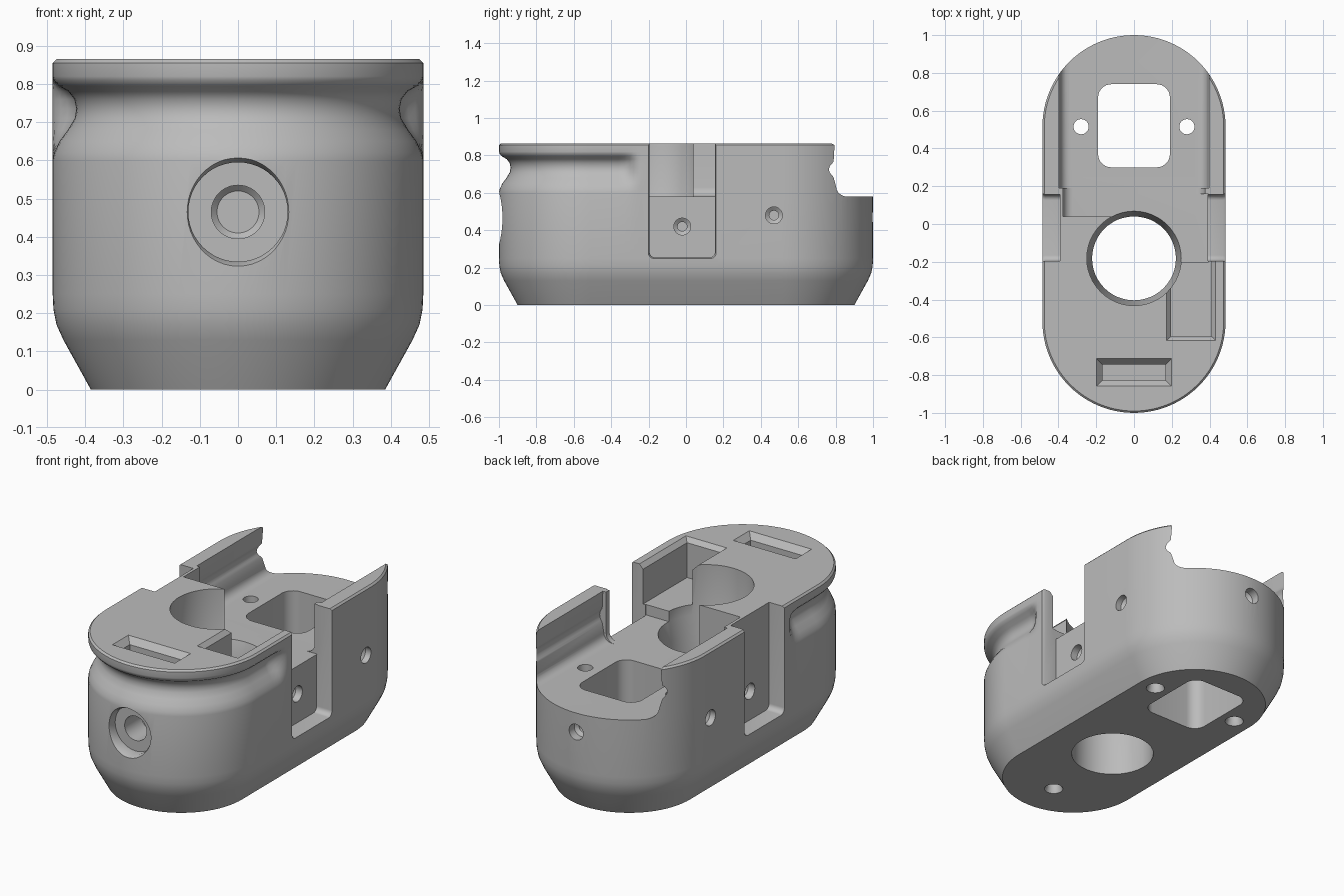
import bpy, bmesh, math
from mathutils import Vector

cube = bpy.data.objects.get("Cube")
if cube:
    bpy.data.objects.remove(cube, do_unlink=True)

R, END, TOP = 0.485, 0.515, 0.865
FLOOR = 0.58

grey = bpy.data.materials.new("plain grey")
grey.use_nodes = True
grey.diffuse_color = (0.5, 0.5, 0.5, 1)
grey.node_tree.nodes["Principled BSDF"].inputs["Base Color"].default_value = (0.5, 0.5, 0.5, 1)


def loft(name, rings):
    """Closed solid skinned through equal-length rings of points."""
    bm = bmesh.new()
    rows = [[bm.verts.new(p) for p in ring] for ring in rings]
    n = len(rows[0])
    for a, b in zip(rows, rows[1:]):
        for i in range(n):
            j = (i + 1) % n
            bm.faces.new((a[i], a[j], b[j], b[i]))
    bm.faces.new(rows[0][::-1])
    bm.faces.new(rows[-1])
    bmesh.ops.recalc_face_normals(bm, faces=bm.faces)
    mesh = bpy.data.meshes.new(name)
    bm.to_mesh(mesh)
    bm.free()
    obj = bpy.data.objects.new(name, mesh)
    bpy.context.collection.objects.link(obj)
    mesh.materials.append(grey)
    return obj


def stadium():
    """Points and outward normals around the body outline."""
    out = []
    for cy, start in ((END, 0), (-END, math.pi)):
        for i in range(49):
            a = start + math.pi * i / 48
            n = Vector((math.cos(a), math.sin(a), 0))
            out.append((Vector((0, cy, 0)) + n * R, n))
        side = -1 if cy > 0 else 1
        ys = [0.2, -0.2, -0.24, -0.26, -0.28, -0.3, -0.33, -0.36]
        for y in (ys if side < 0 else ys[::-1]):
            out.append((Vector((side * R, y, 0)), Vector((side, 0, 0))))
    return out


def ease(t):
    t = max(0, min(1, t))
    return t * t * (3 - 2 * t)


# Body: tapered foot, straight wall, finger groove round the front end
wall = [(0, 0.1), (0.13, 0.028), (0.17, 0.01), (0.21, 0.002), (0.25, 0), (0.6, 0)]
groove = [(0.62, 0.004), (0.65, 0.018), (0.68, 0.04), (0.71, 0.058), (0.735, 0.062),
          (0.76, 0.057), (0.78, 0.042), (0.795, 0.016), (0.81, 0.003), (0.82, 0)]
rings = []
for z, inset in wall:
    rings.append([p - n * inset + Vector((0, 0, z)) for p, n in stadium()])
for z, depth in groove:
    rings.append([p - n * depth * ease((-0.24 - p.y) / 0.1) + Vector((0, 0, z))
                  for p, n in stadium()])
for z, inset in ((TOP - 0.01, 0), (TOP, 0.01)):
    rings.append([p - n * inset + Vector((0, 0, z)) for p, n in stadium()])
body = loft("body", rings)


def cut(cutter):
    cutter.hide_render = True
    mod = body.modifiers.new("cut", "BOOLEAN")
    mod.operation, mod.solver, mod.object = "DIFFERENCE", "EXACT", cutter
    bpy.context.view_layer.objects.active = body
    bpy.ops.object.modifier_apply(modifier=mod.name)
    bpy.data.objects.remove(cutter, do_unlink=True)


def turned(name, origin, axis, steps):
    """Round cutter: steps are (distance along axis, radius)."""
    q = Vector(axis).to_track_quat("Z", "Y")
    o = Vector(origin)
    cut(loft(name, [[o + q @ Vector((r * math.cos(i * math.tau / 48),
                                     r * math.sin(i * math.tau / 48), d))
                     for i in range(48)] for d, r in steps]))


def rect(x0, x1, y0, y1, z, r=0.0, grow=0.0):
    """Rectangle ring with rounded corners."""
    x0, x1, y0, y1 = x0 - grow, x1 + grow, y0 - grow, y1 + grow
    if r == 0:
        return [Vector(p + (z,)) for p in ((x0, y0), (x1, y0), (x1, y1), (x0, y1))]
    pts = []
    corners = ((x1 - r, y1 - r), (x0 + r, y1 - r), (x0 + r, y0 + r), (x1 - r, y0 + r))
    for k, (cx, cy) in enumerate(corners):
        for i in range(9):
            a = math.pi / 2 * (k + i / 8)
            pts.append(Vector((cx + r * math.cos(a), cy + r * math.sin(a), z)))
    return pts


def channel(name, half, grooved, y0, y1):
    """Trough with filleted floor; optional grooves along its walls."""
    f = 0.05
    side = [(half - f + f * math.sin(a), FLOOR + f - f * math.cos(a))
            for a in (math.pi / 2 * i / 6 for i in range(7))]
    if grooved:
        side += [(half + 0.026 * math.sin(math.pi * i / 8), 0.67 + 0.11 * i / 8)
                 for i in range(1, 8)]
    side.append((half, 1.0))
    outline = side + [(-x, z) for x, z in reversed(side)]
    cut(loft(name, [[Vector((x, y, z)) for x, z in outline] for y in (y0, y1)]))


# Rear trough between the side walls
channel("trough_cutter", 0.39, True, 0.19, 1.2)
channel("trough_front_cutter", 0.375, False, 0.04, 0.25)
cut(loft("side_opening_cutter", [rect(0.0, 0.395, -0.2, 0.16, z) for z in (FLOOR, 1)]))

# Side notches with rounded lower corners
for s in (1, -1):
    rings = []
    for x, grow in ((0.392, 0), (0.47, 0), (0.5, 0.012)):
        rings.append([Vector((s * x, p.x, p.y))
                      for p in rect(-0.195, 0.155, 0.255, 1.2, 0, 0.03, grow)])
    cut(loft("notch_cutter", rings))

# Large round opening, wider above the trough floor
turned("bore_cutter", (0, -0.182, 0), (0, 0, 1),
       [(-0.1, 0.222), (0.48, 0.222), (FLOOR, 0.25), (1, 0.25)])

# Rounded rear window through the floor
cut(loft("window_cutter", [rect(-0.19, 0.19, 0.3, 0.74, z, 0.07) for z in (-0.1, 1)]))

# Shallow slot and corner pocket in the top, with chamfered rims
cut(loft("slot_cutter", [rect(-0.168, 0.168, -0.828, -0.743, z, 0, g)
                         for z, g in ((0.76, 0), (0.83, 0), (0.9, 0.06))]))
cut(loft("pocket_cutter", [rect(0.195, 0.41, -0.595, -0.1, z, 0, g)
                           for z, g in ((0.64, 0), (0.84, 0), (0.89, 0.045))]))

# Front socket: wide counterbore and narrower blind hole
turned("socket_cutter", (0, -1.1, 0.465), (0, 1, 0),
       [(0, 0.15), (0.1, 0.142), (0.125, 0.13), (0.17, 0.13), (0.17, 0.07),
        (0.32, 0.07), (0.335, 0.055)])

# Vertical screw holes
for x, y, depth in ((0.28, 0.515, 1.1), (-0.28, 0.515, 1.1), (0, -0.68, 0.3)):
    turned("screw_cutter", (x, y, -0.1), (0, 0, 1),
           [(0, 0.05), (0.1, 0.05), (0.125, 0.04), (depth, 0.04)])

# Horizontal screw holes in the sides, notches and rear
screw = [(0, 0.045), (0.15, 0.045), (0.165, 0.025), (0.21, 0.025)]
for s in (1, -1):
    turned("side_screw_cutter", (s * 0.6, 0.47, 0.48), (-s, 0, 0), screw)
    turned("notch_screw_cutter", (s * 0.5, -0.02, 0.42), (-s, 0, 0), screw)
turned("rear_screw_cutter", (0, 1.1, 0.47), (0, -1, 0), screw)

# Smooth curves, crisp edges
bpy.ops.object.select_all(action="DESELECT")
body.select_set(True)
bpy.context.view_layer.objects.active = body
bpy.ops.object.shade_smooth_by_angle(angle=math.radians(30))
